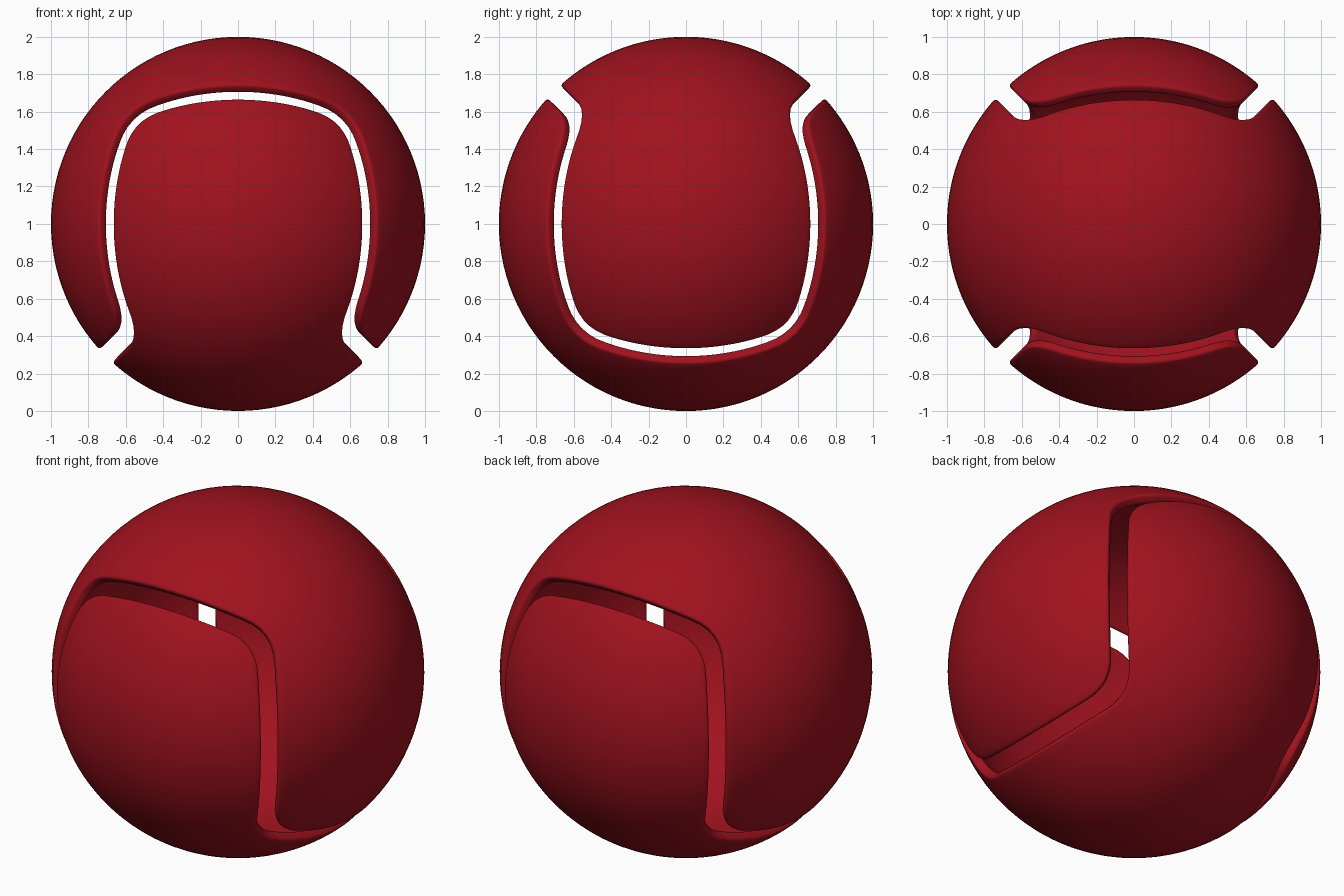
import bpy, bmesh, math
from mathutils import Vector, Matrix

if "Cube" in bpy.data.objects:
    bpy.data.objects.remove(bpy.data.objects["Cube"])

N = 28          # grid cells along each cube-face side
GAP = 0.071     # seam offset
ROUND = 0.19    # seam corner rounding


def smax(a, b):
    h = max(ROUND - abs(a - b), 0)
    return max(a, b) + h * h / (4 * ROUND)


def seam(p):
    return smax(abs(p.y), -p.z) - smax(abs(p.x), p.z) - GAP


def snap(p):
    # slide a point over the sphere onto the offset seam curve
    p = p.normalized()
    for _ in range(8):
        f, e = seam(p), 1e-4
        g = Vector([(seam(p + d) - f) / e for d in
                    (Vector((e, 0, 0)), Vector((0, e, 0)), Vector((0, 0, e)))])
        g -= p * g.dot(p)
        p = (p - g * (f / max(g.length_squared, 0.1))).normalized()
    return p


# three joined cube-sphere faces: front, bottom and back
bm = bmesh.new()
for c in (Vector((0, -1, 0)), Vector((0, 0, -1)), Vector((0, 1, 0))):
    a = Vector((1, 0, 0))
    b = c.cross(a)
    t = [math.tan(math.pi / 4 * (2 * i / N - 1)) for i in range(N + 1)]
    g = [[bm.verts.new((c + a * u + b * v).normalized()) for v in t] for u in t]
    for i in range(N):
        for j in range(N):
            bm.faces.new((g[i][j], g[i + 1][j], g[i + 1][j + 1], g[i][j + 1]))
bmesh.ops.remove_doubles(bm, verts=bm.verts[:], dist=1e-4)

# pull the rim to the seam, then relax the grid on the sphere
rim = {v: [e.other_vert(v) for e in v.link_edges if e.is_boundary]
       for v in bm.verts if v.is_boundary}
inner = {v: [e.other_vert(v) for e in v.link_edges]
         for v in bm.verts if not v.is_boundary}
for v in rim:
    v.co = snap(v.co)
for step in range(30):
    if step < 6:
        new = {v: snap(v.co * 0.5 + (n[0].co + n[1].co) * 0.25) for v, n in rim.items()}
        for v, p in new.items():
            v.co = p
    new = {v: (v.co + sum((q.co for q in n), Vector()) / len(n)).normalized()
           for v, n in inner.items()}
    for v, p in new.items():
        v.co = p

mesh = bpy.data.meshes.new("shell_half")
bm.to_mesh(mesh)
bm.free()

red = bpy.data.materials.new("red")
red.diffuse_color = (0.35, 0.006, 0.013, 1)
red.use_nodes = True
red.node_tree.nodes["Principled BSDF"].inputs["Base Color"].default_value = red.diffuse_color
mesh.materials.append(red)

# lower half, and upper half as the same piece turned over
turn = Matrix(((0, 1, 0), (1, 0, 0), (0, 0, -1))).to_4x4()
for name, m in (("lower_shell", Matrix()), ("upper_shell", turn)):
    me = mesh.copy()
    me.transform(m)
    ob = bpy.data.objects.new(name, me)
    ob.location = (0, 0, 1)
    bpy.context.collection.objects.link(ob)
    s = ob.modifiers.new("thickness", 'SOLIDIFY')
    s.thickness = 0.055
    s.offset = -1
    w = ob.modifiers.new("soft_rim", 'BEVEL')
    w.width = 0.015
    w.segments = 3
    w.limit_method = 'ANGLE'
    w.angle_limit = math.radians(50)
    bpy.ops.object.select_all(action='DESELECT')
    ob.select_set(True)
    bpy.context.view_layer.objects.active = ob
    for mod in ("thickness", "soft_rim"):
        bpy.ops.object.modifier_apply(modifier=mod)
    bpy.ops.object.shade_smooth_by_angle(angle=math.radians(40))
bpy.data.meshes.remove(mesh)
